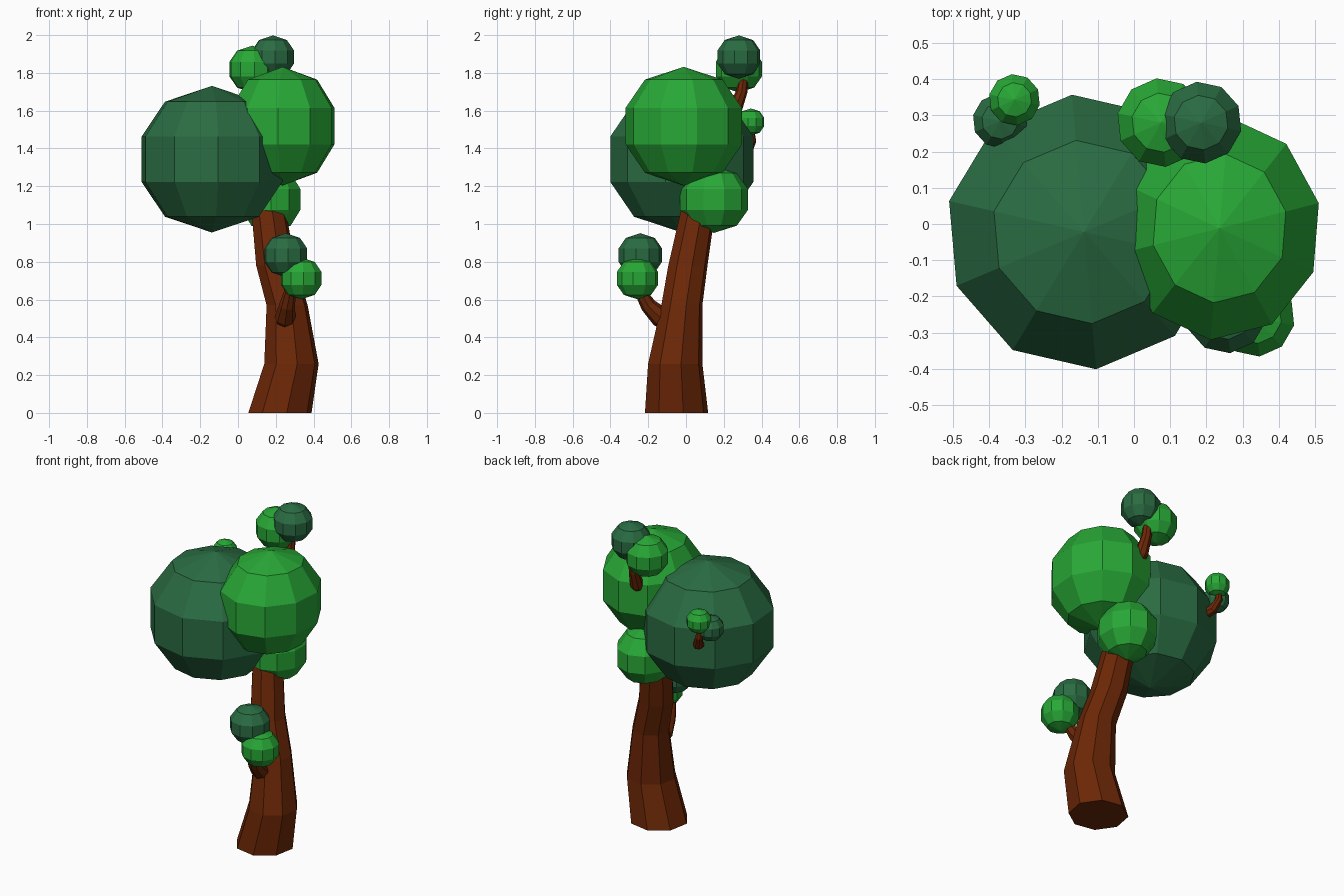
import bpy, bmesh, math
from mathutils import Vector, Matrix

if "Cube" in bpy.data.objects:
    bpy.data.objects.remove(bpy.data.objects["Cube"])


def material(name, rgb):
    m = bpy.data.materials.new(name)
    m.diffuse_color = (*rgb, 1)
    m.use_nodes = True
    m.node_tree.nodes["Principled BSDF"].inputs["Base Color"].default_value = m.diffuse_color
    return m


BARK = material("bark brown", (0.15, 0.020, 0.002))
LIGHT = material("leaf green", (0.021, 0.39, 0.037))
DARK = material("dark leaf green", (0.023, 0.15, 0.055))


def finish(name, bm, mat):
    bmesh.ops.recalc_face_normals(bm, faces=bm.faces)
    me = bpy.data.meshes.new(name)
    bm.to_mesh(me)
    bm.free()
    me.materials.append(mat)
    ob = bpy.data.objects.new(name, me)
    bpy.context.collection.objects.link(ob)
    return ob


def leaf_ball(name, mat, centre, radii, turn=0):
    """Ten-sided faceted ball with a vertex column facing the front."""
    bm = bmesh.new()
    bmesh.ops.create_uvsphere(bm, u_segments=10, v_segments=5, radius=1)
    low = min(bm.verts, key=lambda v: v.co.y)
    start = math.atan2(low.co.y, low.co.x)
    rot = Matrix.Rotation(-math.pi / 2 - start + math.radians(turn), 4, 'Z')
    bmesh.ops.transform(bm, matrix=rot, verts=bm.verts)
    for v in bm.verts:
        # widen the rings next to the poles
        if 0.5 < abs(v.co.z) < 0.95:
            v.co.x *= 1.08
            v.co.y *= 1.08
            v.co.z *= 0.97
        v.co = Vector(c + p * r for c, p, r in zip(centre, v.co, radii))
    return finish(name, bm, mat)


def limb(name, rings, sides, phase=0, level=False):
    """Faceted tube through (x, y, z, radius) rings."""
    bm = bmesh.new()
    pts = [Vector(r[:3]) for r in rings]
    loops = []
    for i, p in enumerate(pts):
        d = pts[min(i + 1, len(pts) - 1)] - pts[max(i - 1, 0)]
        q = Vector((0, 0, 1)).rotation_difference(d)
        loop = []
        for k in range(sides):
            a = 2 * math.pi * k / sides + math.radians(phase)
            o = Vector((math.cos(a), math.sin(a), 0)) * rings[i][3]
            loop.append(bm.verts.new(p + (o if level else q @ o)))
        loops.append(loop)
    for a, b in zip(loops, loops[1:]):
        for k in range(sides):
            n = (k + 1) % sides
            bm.faces.new((a[k], a[n], b[n], b[k]))
    bm.faces.new(loops[0])
    bm.faces.new(loops[-1])
    return finish(name, bm, BARK)


# Leaning trunk
limb("trunk", [(0.222, -0.05, 0, 0.171), (0.283, -0.057, 0.26, 0.147),
               (0.26, -0.022, 0.57, 0.111), (0.20, 0.01, 0.78, 0.106),
               (0.165, 0.06, 1.05, 0.094), (0.13, 0.09, 1.2, 0.085)],
     8, 12, level=True)

# Branches
limb("front_branch", [(0.25, -0.08, 0.49, 0.06), (0.25, -0.14, 0.51, 0.055),
                      (0.26, -0.20, 0.57, 0.042), (0.275, -0.24, 0.64, 0.032),
                      (0.28, -0.245, 0.75, 0.025)], 8)
limb("top_branch", [(0.16, 0.19, 1.56, 0.045), (0.16, 0.26, 1.61, 0.04),
                    (0.155, 0.295, 1.70, 0.03), (0.15, 0.315, 1.85, 0.024)], 8)
limb("back_branch", [(-0.28, 0.25, 1.36, 0.035), (-0.31, 0.325, 1.38, 0.03),
                     (-0.335, 0.35, 1.44, 0.022), (-0.345, 0.34, 1.53, 0.016)], 8)

# Main crown
leaf_ball("large_dark_crown", DARK, (-0.138, -0.022, 1.343), (0.402, 0.4, 0.388), 5)
leaf_ball("large_light_crown", LIGHT, (0.236, -0.012, 1.518), (0.296, 0.325, 0.314), -5)
leaf_ball("lower_crown", LIGHT, (0.175, 0.148, 1.13), (0.172, 0.19, 0.177))

# Small leaf clusters at the branch tips
for name, mat, c, r in [
    ("top_light_leaves", LIGHT, (0.075, 0.28, 1.82), 0.128),
    ("top_dark_leaves", DARK, (0.185, 0.28, 1.884), 0.118),
    ("back_light_leaves", LIGHT, (-0.33, 0.343, 1.54), 0.074),
    ("back_dark_leaves", DARK, (-0.37, 0.285, 1.485), 0.079),
    ("front_dark_leaves", DARK, (0.253, -0.242, 0.835), 0.12),
    ("front_light_leaves", LIGHT, (0.335, -0.257, 0.712), 0.114),
]:
    leaf_ball(name, mat, c, (r * 1.01, r * 1.01, r * 0.97), 6)
